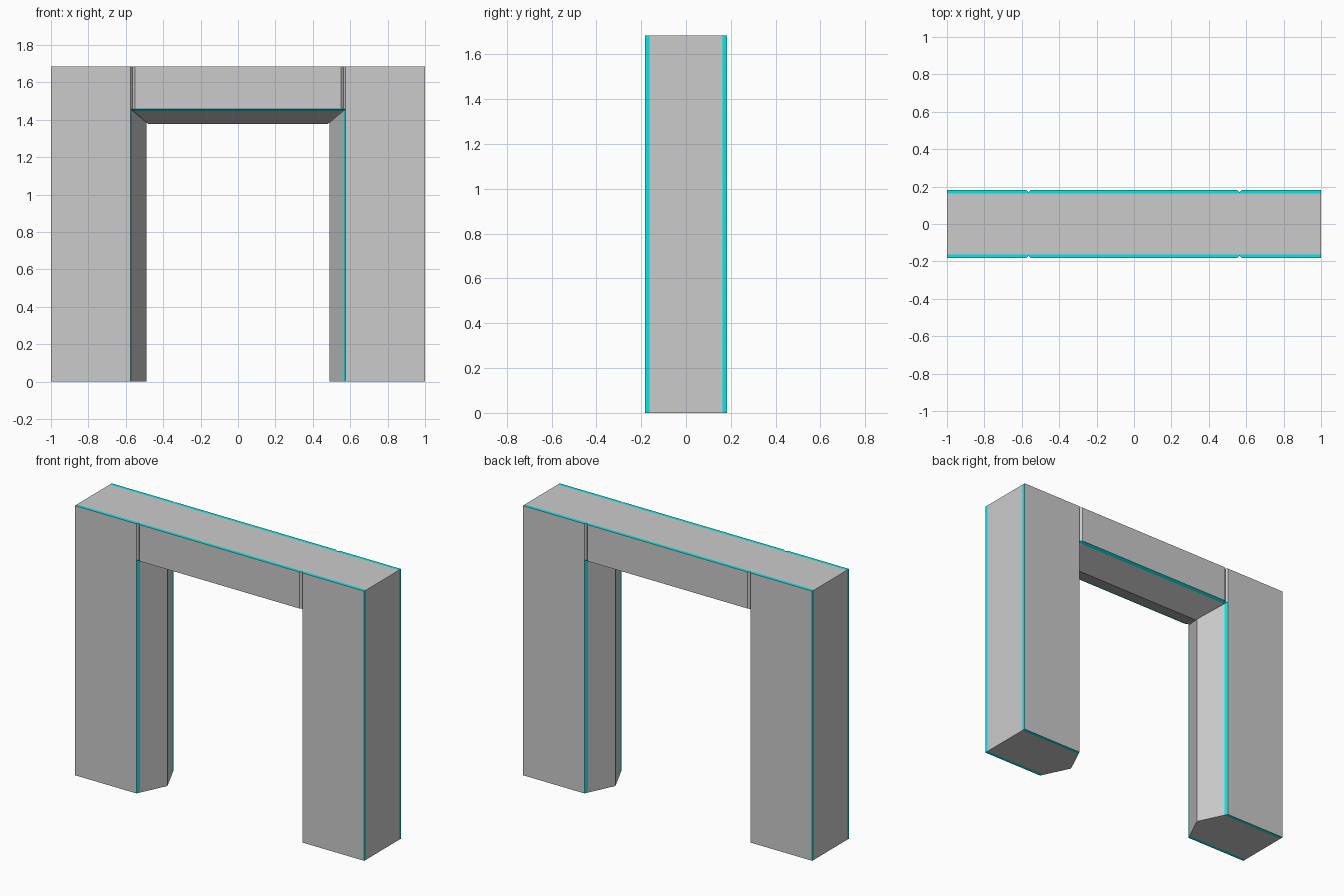
import bpy, bmesh

if "Cube" in bpy.data.objects:
    bpy.data.objects.remove(bpy.data.objects["Cube"])

HEIGHT, DEPTH, TRIM = 1.685, 0.182, 0.02
GROOVE_DEPTH = 0.012

# outer outline of the left half, foot to centre; joint groove at points 2-4
OUTER = [(-1, 0), (-1, HEIGHT), (-.575, HEIGHT), (-.565, HEIGHT), (-.552, HEIGHT), (0, HEIGHT)]
# inner outline at the front/back face, and at the ridge in the middle of the depth
INNER_FACE = [(-.575, 0), (-.575, 1.457), (-.565, 1.457), (-.552, 1.457), (0, 1.457)]
INNER_RIDGE = [(-.488, 0), (-.488, 1.386), (-.483, 1.380), (-.475, 1.377), (0, 1.377)]


def material(name, color):
    m = bpy.data.materials.new(name)
    m.diffuse_color = color
    m.use_nodes = True
    m.node_tree.nodes["Principled BSDF"].inputs["Base Color"].default_value = m.diffuse_color
    return m


def ring(bm, y):
    """One outline slice of the half frame: centre top, round the leg, to centre bottom."""
    t = 1 - abs(y) / DEPTH
    inner = [(a[0] + (b[0] - a[0]) * t, a[1] + (b[1] - a[1]) * t)
             for a, b in zip(INNER_FACE, INNER_RIDGE)]
    points = list(reversed(OUTER)) + inner
    verts = []
    for i, (x, z) in enumerate(points):
        groove = abs(y) == DEPTH and i in (2, 8)
        yy = y * (1 - GROOVE_DEPTH / DEPTH) if groove else y
        verts.append(bm.verts.new((x, yy, z)))
    return verts


bm = bmesh.new()
rings = [ring(bm, y) for y in (-DEPTH, TRIM - DEPTH, 0, DEPTH - TRIM, DEPTH)]

# outer, foot and inner walls, with coloured strips beside the front and back faces
for k, (a, b) in enumerate(zip(rings, rings[1:])):
    for i in range(len(a) - 1):
        face = bm.faces.new((a[i], a[i + 1], b[i + 1], b[i]))
        face.material_index = 1 if k in (0, 3) else 0

# front and back faces: lintel, two groove sides, leg
for r in (rings[0], rings[-1]):
    for ids in ((0, 1, 9, 10), (1, 2, 8, 9), (2, 3, 7, 8), (3, 4, 5, 6, 7)):
        bm.faces.new([r[i] for i in ids])
bmesh.ops.recalc_face_normals(bm, faces=bm.faces)

mesh = bpy.data.meshes.new("gate_frame")
bm.to_mesh(mesh)
bm.free()
mesh.materials.append(material("grey", (.8, .8, .8, 1)))
mesh.materials.append(material("cyan_trim", (0, .82, .84, 1)))
frame = bpy.data.objects.new("gate_frame", mesh)
bpy.context.collection.objects.link(frame)

# right half
mirror = frame.modifiers.new("Mirror", 'MIRROR')
mirror.use_clip = True
